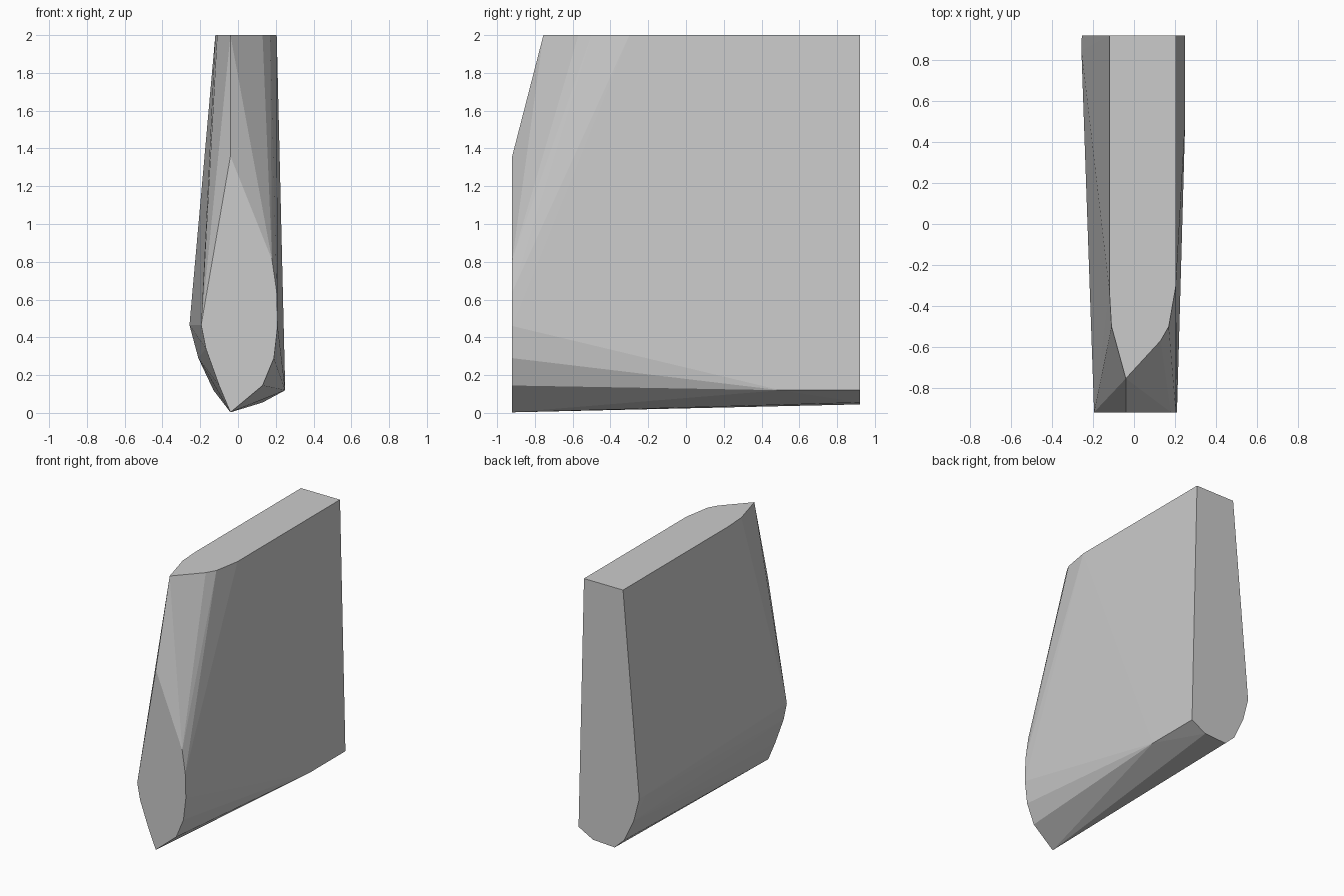
import bpy, bmesh

if "Cube" in bpy.data.objects:
    bpy.data.objects.remove(bpy.data.objects["Cube"])

# outlines of the flat ends and the flat top
front = [(-.04, .003), (.13, .145), (.19, .29), (.21, .46), (.205, .64),
         (.18, .81), (-.04, 1.36), (-.195, .465), (-.17, .34), (-.10, .145)]
back = [(.205, 2), (.25, .12), (.13, .055), (-.05, .045), (-.13, .12),
        (-.21, .29), (-.255, .465), (-.12, 2)]
top = [(.205, -.3), (.17, -.5), (.13, -.57), (-.04, -.755), (-.11, -.5), (-.12, -.33)]
# corners along the lower sides
side = [(.25, .5, .12), (-.257, .85, .465)]

points = ([(x, -.92, z) for x, z in front] + [(x, .92, z) for x, z in back]
          + [(x, y, 2) for x, y in top] + side)

# faceted solid wrapped around the outlines
bm = bmesh.new()
for p in points:
    bm.verts.new(p)
hull = bmesh.ops.convex_hull(bm, input=bm.verts[:])
loose = [v for v in bm.verts if not v.link_faces]
bmesh.ops.delete(bm, geom=loose, context='VERTS')
bmesh.ops.dissolve_limit(bm, angle_limit=.005, verts=bm.verts[:], edges=bm.edges[:])
bmesh.ops.recalc_face_normals(bm, faces=bm.faces[:])

mesh = bpy.data.meshes.new("faceted_block")
bm.to_mesh(mesh)
bm.free()
grey = bpy.data.materials.new("light grey")
grey.diffuse_color = (.6, .6, .6, 1)
grey.use_nodes = True
grey.node_tree.nodes["Principled BSDF"].inputs["Base Color"].default_value = grey.diffuse_color
mesh.materials.append(grey)
bpy.context.collection.objects.link(bpy.data.objects.new("faceted_block", mesh))
